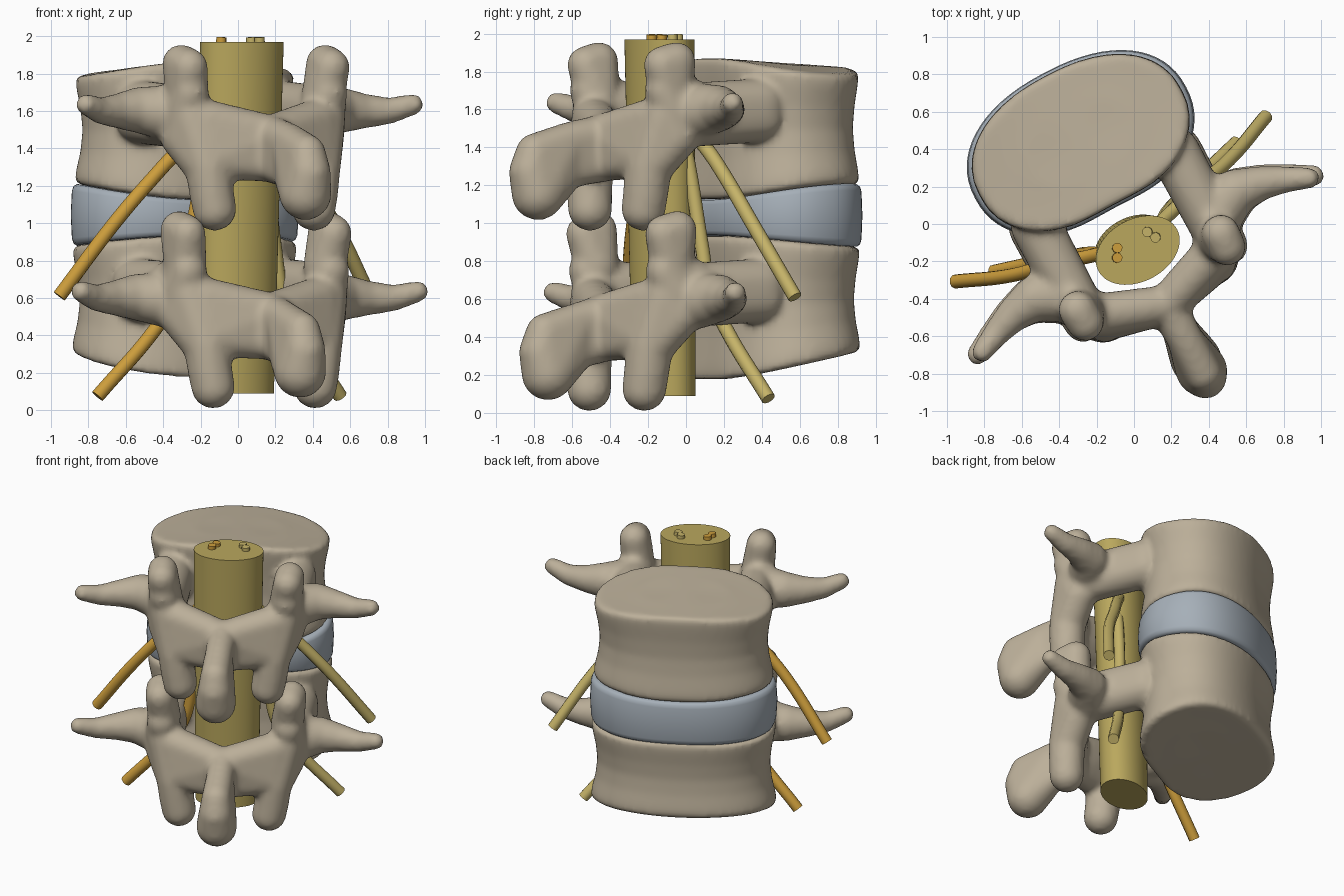
import bpy, bmesh, math
from mathutils import Matrix, Vector

if "Cube" in bpy.data.objects:
    bpy.data.objects.remove(bpy.data.objects["Cube"], do_unlink=True)

# Local frame: x is lateral, y points from the cord towards the bodies
FRAME = Matrix.Translation((0.02, -0.14, 0)) @ Matrix.Rotation(math.radians(28), 4, "Z")
MID = 0.65  # y of the body centre


def material(name, rgb):
    m = bpy.data.materials.new(name)
    m.use_nodes = True
    m.diffuse_color = (*rgb, 1)
    m.node_tree.nodes["Principled BSDF"].inputs["Base Color"].default_value = (*rgb, 1)
    return m


BONE = material("bone", (0.50, 0.43, 0.32))
DISC = material("disc_grey", (0.38, 0.43, 0.48))
CORD = material("cord_olive", (0.49, 0.39, 0.11))
GOLD = material("nerve_gold", (0.56, 0.45, 0.14))
ORANGE = material("nerve_orange", (0.61, 0.34, 0.045))


def place(name, data, mat):
    ob = bpy.data.objects.new(name, data)
    bpy.context.collection.objects.link(ob)
    data.materials.append(mat)
    ob.matrix_world = FRAME
    return ob


def finish(name, bm, mat):
    bmesh.ops.recalc_face_normals(bm, faces=bm.faces)
    me = bpy.data.meshes.new(name)
    bm.to_mesh(me)
    bm.free()
    return place(name, me, mat)


def smooth(ob, angle):
    bpy.ops.object.select_all(action="DESELECT")
    ob.select_set(True)
    bpy.context.view_layer.objects.active = ob
    for mod in list(ob.modifiers):
        bpy.ops.object.modifier_apply(modifier=mod.name)
    bpy.ops.object.shade_smooth_by_angle(angle=math.radians(angle))


def loft(bm, rings, n=64):
    loops = [[bm.verts.new(p) for p in ring] for ring in rings]
    for lo, hi in zip(loops, loops[1:]):
        for i in range(n):
            j = (i + 1) % n
            bm.faces.new((lo[i], lo[j], hi[j], hi[i]))
    bm.faces.new(loops[0][::-1])
    bm.faces.new(loops[-1])


def end_plane(z, dome, tilt):
    return lambda x, y: z + dome * (x / 0.6) ** 2 + tilt * (y - MID) / 0.4


# Kidney-shaped drum between two gently curved end surfaces
def drum(bm, a, b, bottom, top, profile, n=64):
    rings = []
    for t, s in profile:
        ring = []
        for i in range(n):
            c, d = math.cos(math.tau * i / n), math.sin(math.tau * i / n)
            x = s * a * math.copysign(abs(c) ** 0.88, c)
            y = s * b * math.copysign(abs(d) ** 0.9, d)
            if d < 0:
                y += 0.03 * s * math.exp(-(x / 0.25) ** 2)
            y += MID
            ring.append((x, y, bottom(x, y) * (1 - t) + top(x, y) * t))
        rings.append(ring)
    loft(bm, rings)


# Convex hull around spheres given as (x, y, z, radius)
def blob(bm, balls):
    part = bmesh.new()
    for x, y, z, r in balls:
        bmesh.ops.create_icosphere(part, subdivisions=3, radius=r,
                                   matrix=Matrix.Translation((x, y, z)))
    hull = bmesh.ops.convex_hull(part, input=part.verts)
    junk = {v for v in hull["geom_interior"] + hull["geom_unused"]
            if isinstance(v, bmesh.types.BMVert)}
    bmesh.ops.delete(part, geom=list(junk), context="VERTS")
    me = bpy.data.meshes.new("hull_tmp")
    part.to_mesh(me)
    part.free()
    bm.from_mesh(me)
    bpy.data.meshes.remove(me)


def chain(bm, balls):
    for pair in zip(balls, balls[1:]):
        blob(bm, pair)


BODY = [(0, 0.05), (0, 0.5), (0, 0.965), (0.03, 1), (0.12, 0.99), (0.3, 0.95), (0.5, 0.93),
        (0.7, 0.95), (0.88, 0.985), (0.97, 0.995), (1, 0.965), (1, 0.5), (1, 0.05)]


def vertebra(name, bottom, top, wide, drop, joint_dz, wing_dz, spine_dy):
    bm = bmesh.new()
    drum(bm, 0.615 * wide, 0.408, bottom, top, BODY)

    def put(balls, side=1, dy=0.0, dz=0.0):
        return [(side * wide * x, y + dy, z - drop + dz, r) for x, y, z, r in balls]

    for s in (-1, 1):
        # pedicle, taller than wide
        blob(bm, put([(0.42, -0.06, 1.53, 0.13), (0.42, -0.06, 1.61, 0.13),
                      (0.42, 0.37, 1.56, 0.135), (0.42, 0.37, 1.63, 0.135)], s))
        # upper joint process, a lobe longer in y than in x
        blob(bm, put([(0.41, -0.13, 1.58, 0.13), (0.43, -0.03, 1.66, 0.1),
                      (0.42, -0.2, 1.7, 0.1)], s))
        blob(bm, put([(0.41, -0.15, 1.66, 0.115), (0.43, -0.21, 1.835, 0.1),
                      (0.435, -0.13, 1.855, 0.102)], s, dz=joint_dz))
        # lower joint process
        blob(bm, put([(0.39, -0.17, 1.57, 0.13), (0.42, -0.12, 1.46, 0.12),
                      (0.33, -0.24, 1.3, 0.125)], s))
        chain(bm, put([(0.33, -0.24, 1.3, 0.125), (0.315, -0.25, 1.16, 0.12),
                       (0.3, -0.255, 1.075, 0.117)], s))
        # transverse process
        chain(bm, put([(0.45, -0.03, 1.59, 0.15), (0.6, 0.03, 1.605, 0.125),
                       (0.74, 0.01, 1.6, 0.094), (0.87, -0.035, 1.6, 0.072),
                       (0.99, -0.09, 1.635, 0.057)], s, dz=wing_dz))
        # lamina
        blob(bm, put([(0.34, -0.21, 1.55, 0.115), (0.31, -0.26, 1.34, 0.105),
                      (0, -0.33, 1.475, 0.105), (0, -0.33, 1.315, 0.095)], s))
    # spinous process, a thin crest with a bulbous lower tip
    root = put([(0, -0.32, 1.475, 0.105), (0, -0.32, 1.315, 0.095)])
    neck = put([(0, -0.54, 1.44, 0.095), (0, -0.54, 1.275, 0.09)], dy=spine_dy)
    tip = put([(0, -0.745, 1.375, 0.1), (0, -0.77, 1.27, 0.115),
               (0, -0.725, 1.155, 0.14)], dy=spine_dy)
    blob(bm, root + neck)
    blob(bm, neck + tip)

    ob = finish(name, bm, BONE)
    remesh = ob.modifiers.new("fuse", "REMESH")
    remesh.mode = "VOXEL"
    remesh.voxel_size = 0.02
    relax = ob.modifiers.new("relax", "SMOOTH")
    relax.factor = 0.5
    relax.iterations = 7
    smooth(ob, 50)


upper_top = end_plane(1.85, -0.06, -0.025)
upper_bottom = end_plane(1.155, 0.045, 0.035)
lower_top = end_plane(0.91, -0.02, -0.03)
lower_bottom = end_plane(0.245, 0.03, 0.08)
vertebra("upper_vertebra", upper_bottom, upper_top, 1.0, 0.0, 0.0, 0.0, 0.0)
vertebra("lower_vertebra", lower_bottom, lower_top, 1.03, 0.95, 0.06, -0.05, 0.06)

# Disc between the bodies
bm = bmesh.new()
drum(bm, 0.635, 0.42, lower_top, upper_bottom,
     [(0, 0.05), (0, 0.5), (0, 0.95), (0.04, 0.98), (0.12, 0.995), (0.5, 1.005),
      (0.88, 0.995), (0.96, 0.98), (1, 0.95), (1, 0.5), (1, 0.05)])
smooth(finish("intervertebral_disc", bm, DISC), 50)

# Oval cord, tapering and leaning slightly towards the bodies at its foot
bm = bmesh.new()
loft(bm, [[(x + 0.238 * s * math.cos(math.tau * i / 64),
            y + 0.167 * s * math.sin(math.tau * i / 64), z) for i in range(64)]
          for x, y, z, s in ((-0.015, 0.035, 0.09, 0.9), (0, 0, 1.97, 1))])
smooth(finish("spinal_cord", bm, CORD), 40)

# Nerve roots, mirrored left and right
NERVES = {
    "upper_nerve": [(0.09, 0.062, 1.995), (0.12, 0.06, 1.6), (0.2, 0.08, 1.5),
                    (0.34, 0.12, 1.37), (0.45, 0.15, 1.25), (0.65, 0.195, 1.02),
                    (0.94, 0.31, 0.61)],
    "lower_nerve": [(0.115, 0.015, 1.995), (0.14, 0.03, 1.6), (0.19, 0.075, 1.3),
                    (0.26, 0.115, 0.88), (0.32, 0.135, 0.62), (0.42, 0.17, 0.45),
                    (0.735, 0.26, 0.075)],
}
for name, path in NERVES.items():
    for side, label, mat in ((1, "left_", GOLD), (-1, "right_", ORANGE)):
        cu = bpy.data.curves.new(label + name, "CURVE")
        cu.dimensions = "3D"
        cu.bevel_depth = 0.038
        cu.bevel_resolution = 3
        cu.use_fill_caps = True
        sp = cu.splines.new("BEZIER")
        sp.bezier_points.add(len(path) - 1)
        for pt, (x, y, z) in zip(sp.bezier_points, path):
            pt.co = Vector((side * x, y, z))
            pt.handle_left_type = pt.handle_right_type = "AUTO"
            pt.radius = 0.72 if z > 1.9 else 1.0
        place(label + name, cu, mat)
